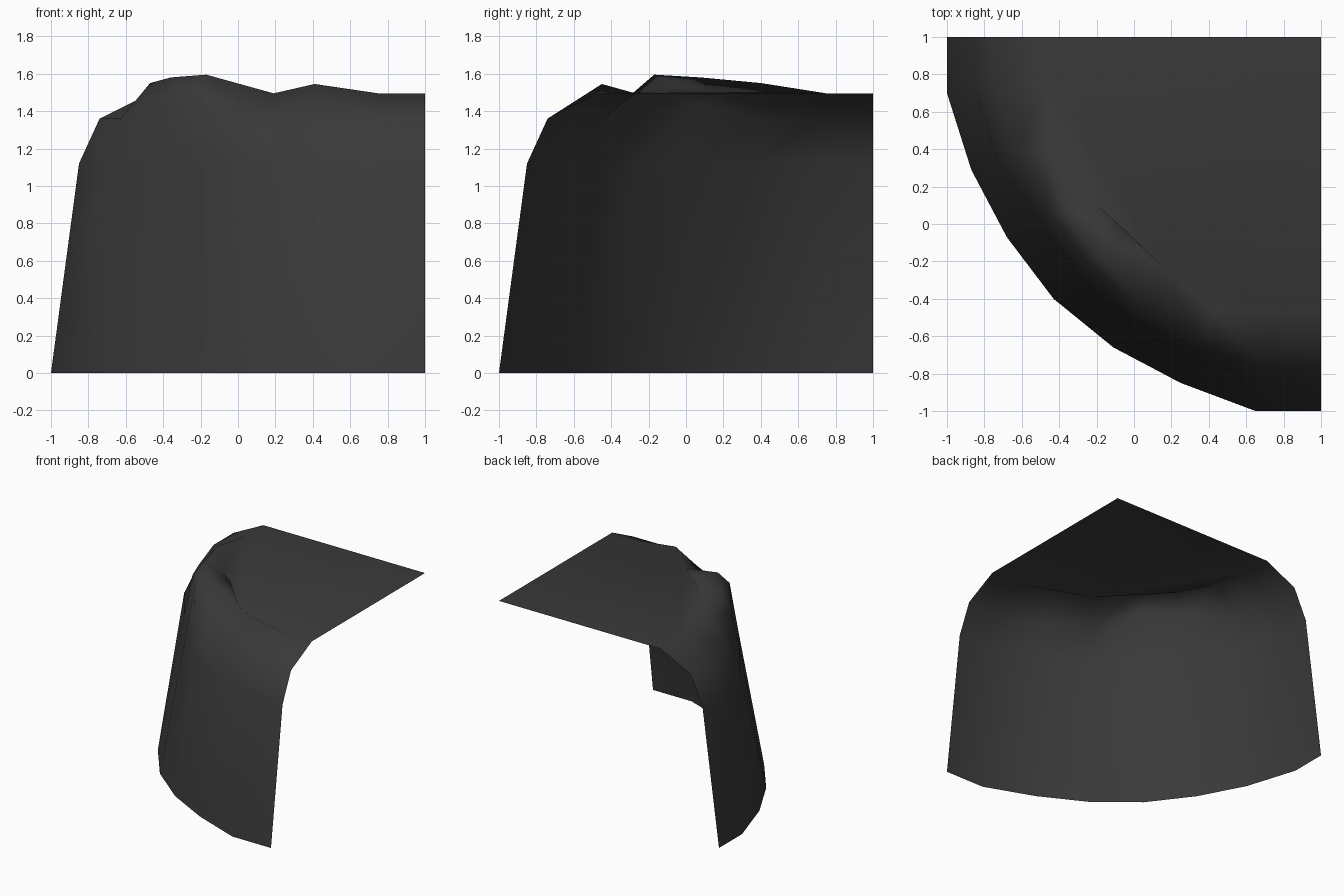
import bpy
import bmesh
from mathutils import Vector

default_cube = bpy.data.objects.get("Cube")
if default_cube:
    bpy.data.objects.remove(default_cube, do_unlink=True)


def make_material(name, colour):
    material = bpy.data.materials.new(name)
    material.use_nodes = True
    material.diffuse_color = colour
    shader = next(n for n in material.node_tree.nodes if n.type == "BSDF_PRINCIPLED")
    shader.inputs["Base Color"].default_value = colour
    shader.inputs["Roughness"].default_value = 0.8
    return material


# Inner corner shared by the two open sides; the wall curves around it
corner = Vector((1, 1, 1.495))

# Foot of the curved wall, from the front edge round to the back edge
foot = [(1, -1), (0.65, -1), (0.25, -0.85), (-0.11, -0.66), (-0.43, -0.4),
        (-0.68, -0.07), (-0.87, 0.29), (-1, 0.7), (-1, 1)]

# Uneven rim where the wall meets the top
rim = [(1, -0.47, 1.495), (0.75, -0.47, 1.495), (0.41, -0.45, 1.545),
       (0.19, -0.27, 1.495), (-0.17, -0.17, 1.595), (-0.36, 0.08, 1.58),
       (-0.47, 0.4, 1.55), (-0.47, 0.75, 1.495), (-0.47, 1, 1.495)]

# Columns of the wall that run straight up to a raised shoulder
raised_shoulder = {4: 1.51, 5: 1.445}


def wall_point(bm, column, height, scale):
    """A wall vertex above the foot, drawn in towards the corner."""
    x, y = foot[column]
    return bm.verts.new((corner.x + (x - corner.x) * scale,
                         corner.y + (y - corner.y) * scale, height))


bm = bmesh.new()
rows = [[], [], []]
for i in range(len(foot)):
    rows[0].append(wall_point(bm, i, 0, 1))
    rows[1].append(wall_point(bm, i, 1.12, 0.902 if i in raised_shoulder else 0.925))
    rows[2].append(wall_point(bm, i, raised_shoulder.get(i, 1.36), 0.87))
rows.append([bm.verts.new(point) for point in rim])

# Curved wall and shoulder, all split along the same diagonal
for lower, upper in zip(rows, rows[1:]):
    for i in range(len(foot) - 1):
        bm.faces.new((lower[i + 1], lower[i], upper[i + 1]))
        bm.faces.new((lower[i], upper[i], upper[i + 1]))

# Ledge stepping down from the raised part of the rim
edge = rows[-1]
dip = edge[3]
ledge_a = bm.verts.new((-0.04, -0.04, 1.545))
ledge_b = bm.verts.new((-0.22, 0.12, 1.51))
for a, b, c in [(dip, ledge_a, edge[4]), (ledge_a, edge[5], edge[4]),
                (ledge_a, ledge_b, edge[5]), (ledge_b, edge[6], edge[5]),
                (ledge_b, edge[7], edge[6])]:
    bm.faces.new((a, b, c))

# Top panel, fanned out from the dip in the rim
outline = [ledge_a, ledge_b] + edge[7:] + [bm.verts.new(corner)] + edge[:3]
for a, b in zip(outline, outline[1:]):
    bm.faces.new((dip, b, a))

bm.normal_update()
for face in bm.faces:
    face.smooth = True

mesh = bpy.data.meshes.new("corner_shell")
bm.to_mesh(mesh)
bm.free()
mesh.materials.append(make_material("dark grey", (0.042, 0.042, 0.042, 1)))
shell = bpy.data.objects.new("corner_shell", mesh)
bpy.context.collection.objects.link(shell)
